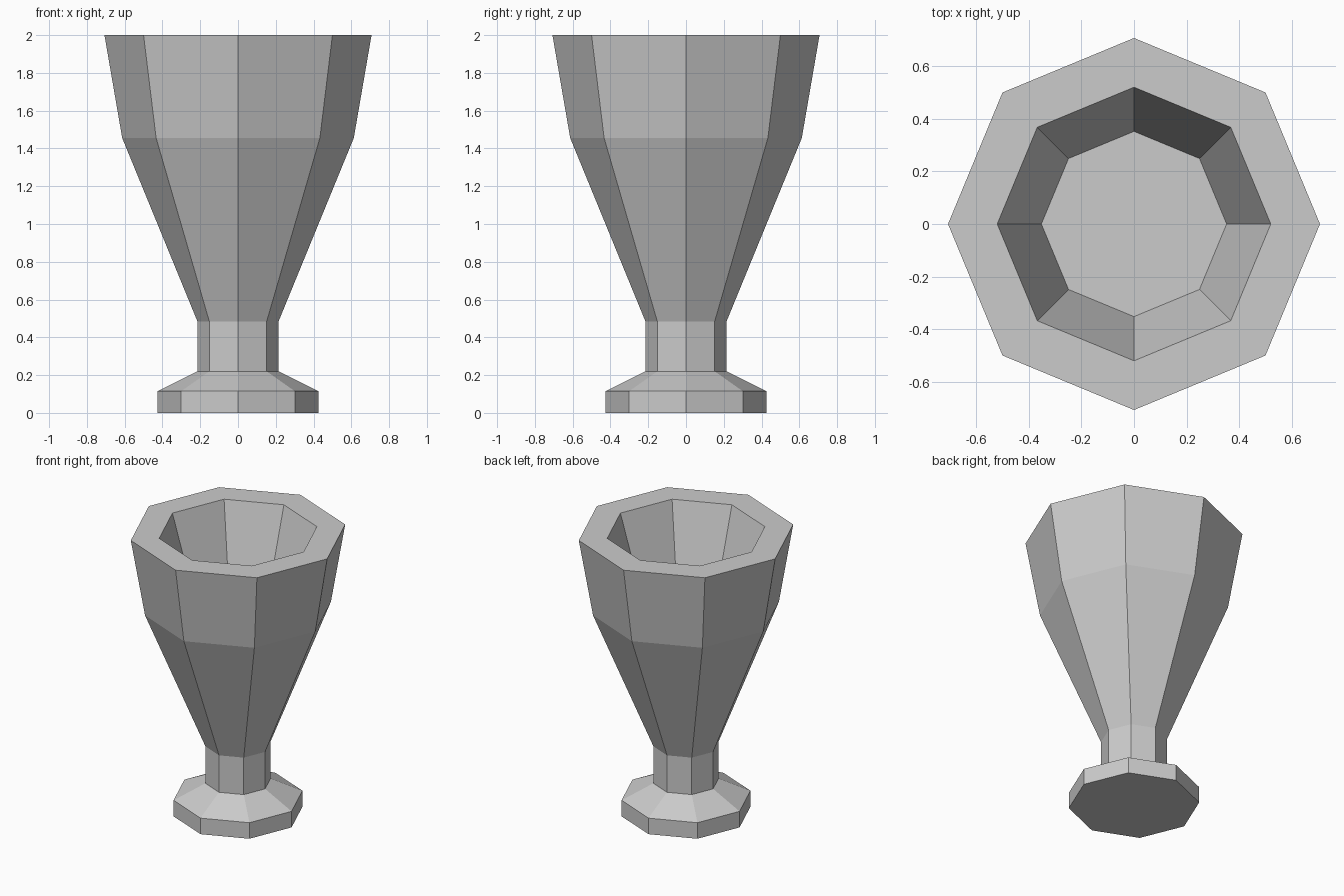
import bpy, bmesh
from math import cos, sin, pi

if "Cube" in bpy.data.objects:
    bpy.data.objects.remove(bpy.data.objects["Cube"])

SIDES = 8

# Goblet profile (radius, height): foot, stem, bowl, rim, inside wall
profile = [(0.425, 0), (0.425, 0.115), (0.215, 0.22), (0.215, 0.485),
           (0.613, 1.455), (0.707, 2.0), (0.52, 2.0), (0.352, 1.45)]

bm = bmesh.new()
rings = [[bm.verts.new((r * cos(2 * pi * i / SIDES), r * sin(2 * pi * i / SIDES), z))
          for i in range(SIDES)] for r, z in profile]

# Walls between neighbouring rings
for low, high in zip(rings, rings[1:]):
    for i in range(SIDES):
        j = (i + 1) % SIDES
        bm.faces.new((low[i], low[j], high[j], high[i]))

# Underside of the foot and floor of the cup
bm.faces.new(rings[0][::-1])
bm.faces.new(rings[-1])
bmesh.ops.recalc_face_normals(bm, faces=bm.faces)

mesh = bpy.data.meshes.new("goblet")
bm.to_mesh(mesh)
bm.free()
bpy.context.collection.objects.link(bpy.data.objects.new("goblet", mesh))
